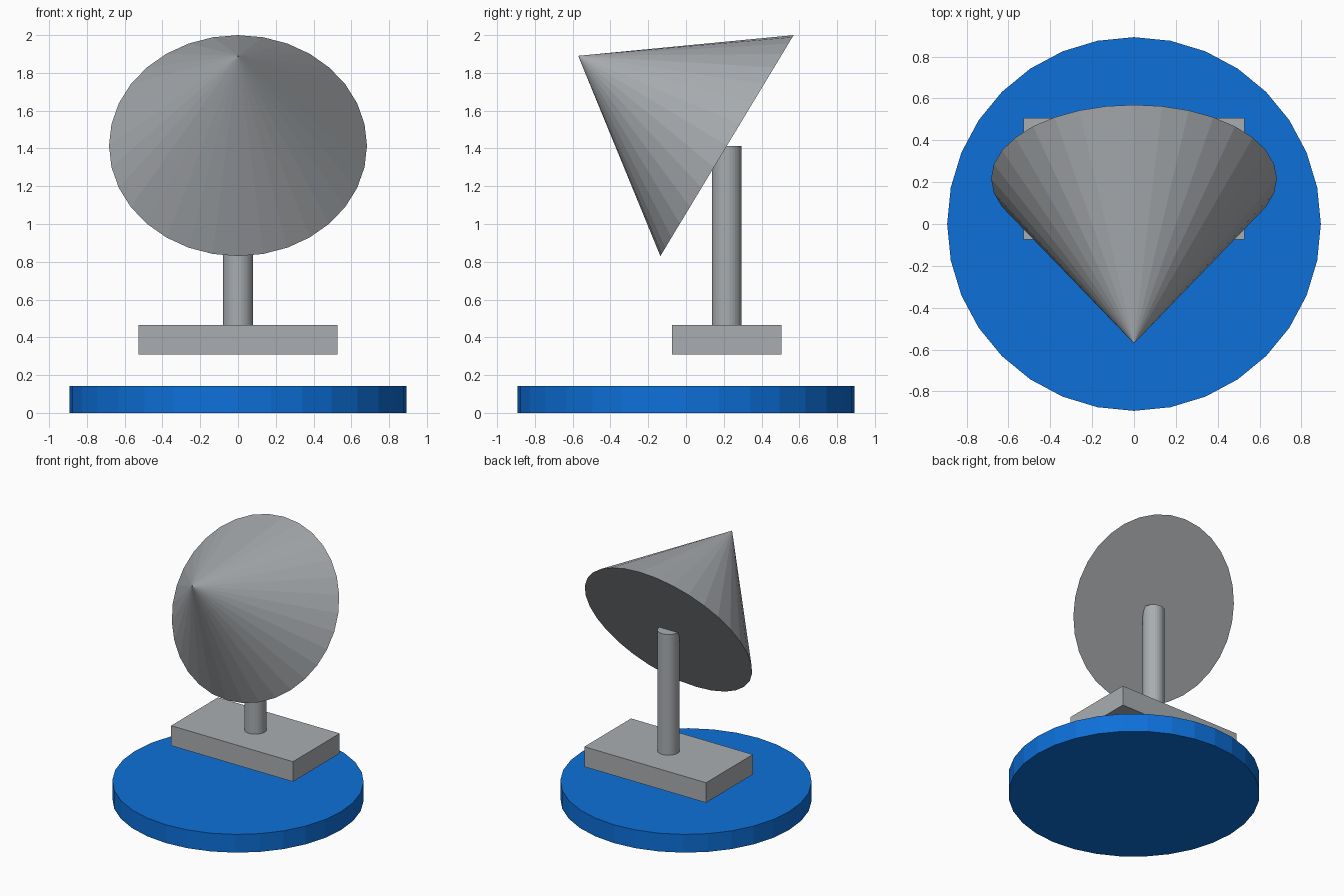
import bpy
import math
from mathutils import Vector

if "Cube" in bpy.data.objects:
    bpy.data.objects.remove(bpy.data.objects["Cube"])


def material(name, rgb):
    m = bpy.data.materials.new(name)
    m.diffuse_color = (*rgb, 1.0)
    m.use_nodes = True
    m.node_tree.nodes["Principled BSDF"].inputs["Base Color"].default_value = m.diffuse_color
    return m


grey = material("grey", (0.40, 0.42, 0.44))
blue = material("blue", (0.004, 0.16, 0.69))


def finish(name, mat):
    ob = bpy.context.object
    ob.name = name
    ob.data.materials.append(mat)
    return ob


def cylinder(name, mat, radius, z0, z1, y=0.0):
    bpy.ops.mesh.primitive_cylinder_add(
        vertices=32, radius=radius, depth=z1 - z0, location=(0, y, (z0 + z1) / 2))
    return finish(name, mat)


# Round floor disc
cylinder("base_disc", blue, 0.893, 0.0, 0.143)

# Floating rectangular block
bpy.ops.mesh.primitive_cube_add(size=1, location=(0, 0.216, 0.388))
block = finish("block", grey)
block.scale = (1.056, 0.58, 0.157)

# Post from the block up to the centre of the cone's base
cylinder("post", grey, 0.079, 0.388, 1.413, y=0.216)

# Tilted cone, pointing forward and up
tilt = math.radians(58.9)
height = 0.92
axis = Vector((0, -math.sin(tilt), math.cos(tilt)))
bpy.ops.mesh.primitive_cone_add(
    vertices=32, radius1=0.683, radius2=0, depth=height,
    location=Vector((0, 0.217, 1.415)) + axis * height / 2, rotation=(tilt, 0, 0))
finish("cone_head", grey)
